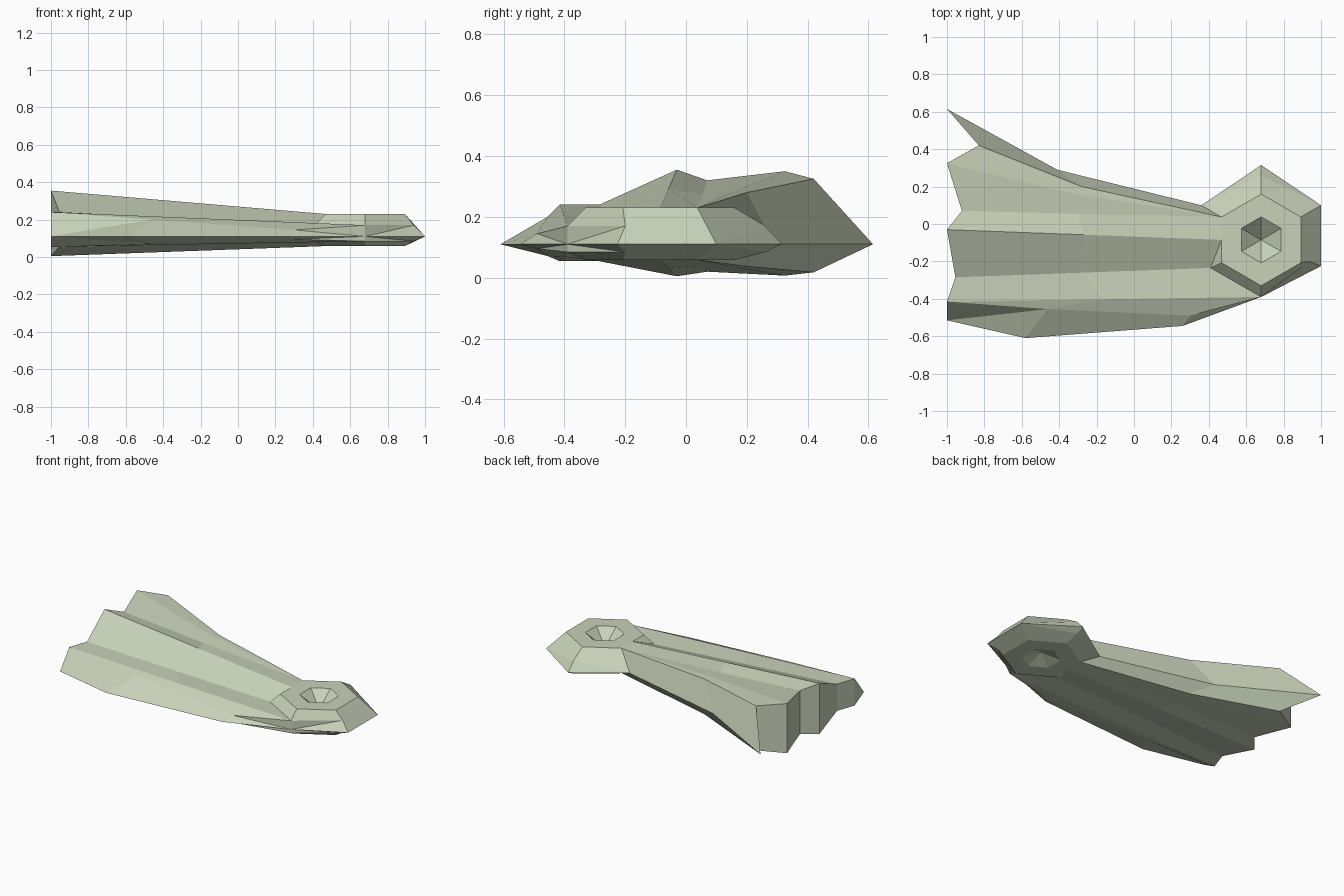
import bpy, bmesh, math
from mathutils import Vector

MID = 0.11          # height of the sharp outer rim
UNDER = 0.43        # underside depth relative to the upper side

cube = bpy.data.objects.get("Cube")
if cube:
    bpy.data.objects.remove(cube, do_unlink=True)

bm = bmesh.new()
cache = {}


def vert(p):
    key = tuple(round(c, 4) for c in p)
    if key not in cache:
        cache[key] = bm.verts.new(key)
    return cache[key]


def under(p):
    return Vector((p[0], p[1], MID - (p[2] - MID) * UNDER))


def polygon(points):
    verts = list(dict.fromkeys(vert(p) for p in points))
    if len(verts) > 2 and not bm.faces.get(verts):
        bm.faces.new(verts)


def both(*points):
    """Face on the upper side and its shallower twin underneath."""
    polygon(points)
    polygon([under(p) for p in reversed(points)])


def strip(a, b):
    for i in range(len(a) - 1):
        both(a[i], a[i + 1], b[i + 1], b[i])


def P(x, y, z=MID):
    return Vector((x, y, z))


def straight(root, tip):
    return [root, root.lerp(tip, 0.5), tip]


def hexagon(radius, z):
    """Clockwise from the back corner."""
    return [P(0.68 + radius * math.sin(i * math.pi / 3),
              -0.085 + radius * math.cos(i * math.pi / 3), z) for i in range(6)]


# Hub: flat hexagonal face with a conical pit
top = hexagon(0.245, 0.23)
pit = hexagon(0.123, 0.23)
pit_floor = P(0.68, -0.085, 0.13)
root_mid = P(top[4].x, -0.085, 0.23)
for i in range(6):
    j = (i + 1) % 6
    extra = [root_mid] if i == 4 else []
    both(top[i], *extra, top[j], pit[j], pit[i])
    both(pit[i], pit[j], pit_floor)

# Hub: sloping flanks down to the rim
back, right_back, right_front = P(0.68, 0.315), P(1, 0.1), P(1, -0.225)
front, left_back = P(0.68, -0.39), P(0.36, 0.1)
back_kink = P(0.68, 0.26, 0.17)
front_shoulder = P(0.68, -0.39, 0.17)
corner_shoulder = P(0.94, -0.2, 0.17)
left_shoulder = P(0.41, -0.235, 0.17)
both(top[5], top[0], back_kink, left_back)
both(back_kink, back, left_back)
both(top[0], top[1], right_back, back_kink)
both(back_kink, right_back, back)
both(top[1], top[2], corner_shoulder, right_front, right_back)
both(top[2], top[3], front_shoulder, corner_shoulder)
both(corner_shoulder, front_shoulder, front)
both(corner_shoulder, front, right_front)
both(top[3], top[4], left_shoulder, front_shoulder)
both(top[4], root_mid, left_shoulder)

# Blade: folded ridges and valleys running from the hub to the scalloped end
rails = [
    [left_back, P(-0.41, 0.29), P(-1, 0.615)],
    [top[5], P(-0.28, 0.2, 0.28), P(-0.83, 0.42, 0.325)],
    [top[5], P(-0.32, 0.16, 0.285), P(-1, 0.325, 0.35)],
    [top[5], P(-0.3, 0.055, 0.275), P(-0.92, 0.07, 0.32)],
    straight(root_mid, P(-1, -0.03, 0.355)),
    straight(left_shoulder, P(-0.955, -0.285, 0.24)),
    straight(front_shoulder, P(-1, -0.415, 0.24)),
]
for a, b in zip(rails, rails[1:]):
    strip(a, b)

# Blade: front edge with its shallow crease
crease_root, crease_tip = P(0.3, -0.49, 0.145), P(-0.46, -0.455, 0.2)
edge_root, edge_tip, end_tip = P(0.26, -0.545), P(-0.58, -0.61), P(-1, -0.515)
ridge_tip = rails[-1][-1]
strip(rails[-1], [crease_root, crease_tip, ridge_tip])
both(front_shoulder, crease_root, front)
both(crease_root, edge_root, front)
both(crease_root, crease_tip, edge_tip, edge_root)
both(crease_tip, end_tip, edge_tip)
both(crease_tip, ridge_tip, end_tip)

# Blade: zigzag end wall joining the upper and under sides
tips = [rail[-1] for rail in rails] + [end_tip]
for a, b in zip(tips, tips[1:]):
    polygon([a, b, under(b), under(a)])

bmesh.ops.recalc_face_normals(bm, faces=bm.faces)
mesh = bpy.data.meshes.new("folded_blade_with_hub")
bm.to_mesh(mesh)
bm.free()
blade = bpy.data.objects.new("folded_blade_with_hub", mesh)
bpy.context.collection.objects.link(blade)

# Colour
sage = bpy.data.materials.new("pale_sage")
sage.use_nodes = True
colour = (0.58, 0.645, 0.49, 1)
sage.diffuse_color = colour
sage.node_tree.nodes["Principled BSDF"].inputs["Base Color"].default_value = colour
mesh.materials.append(sage)
